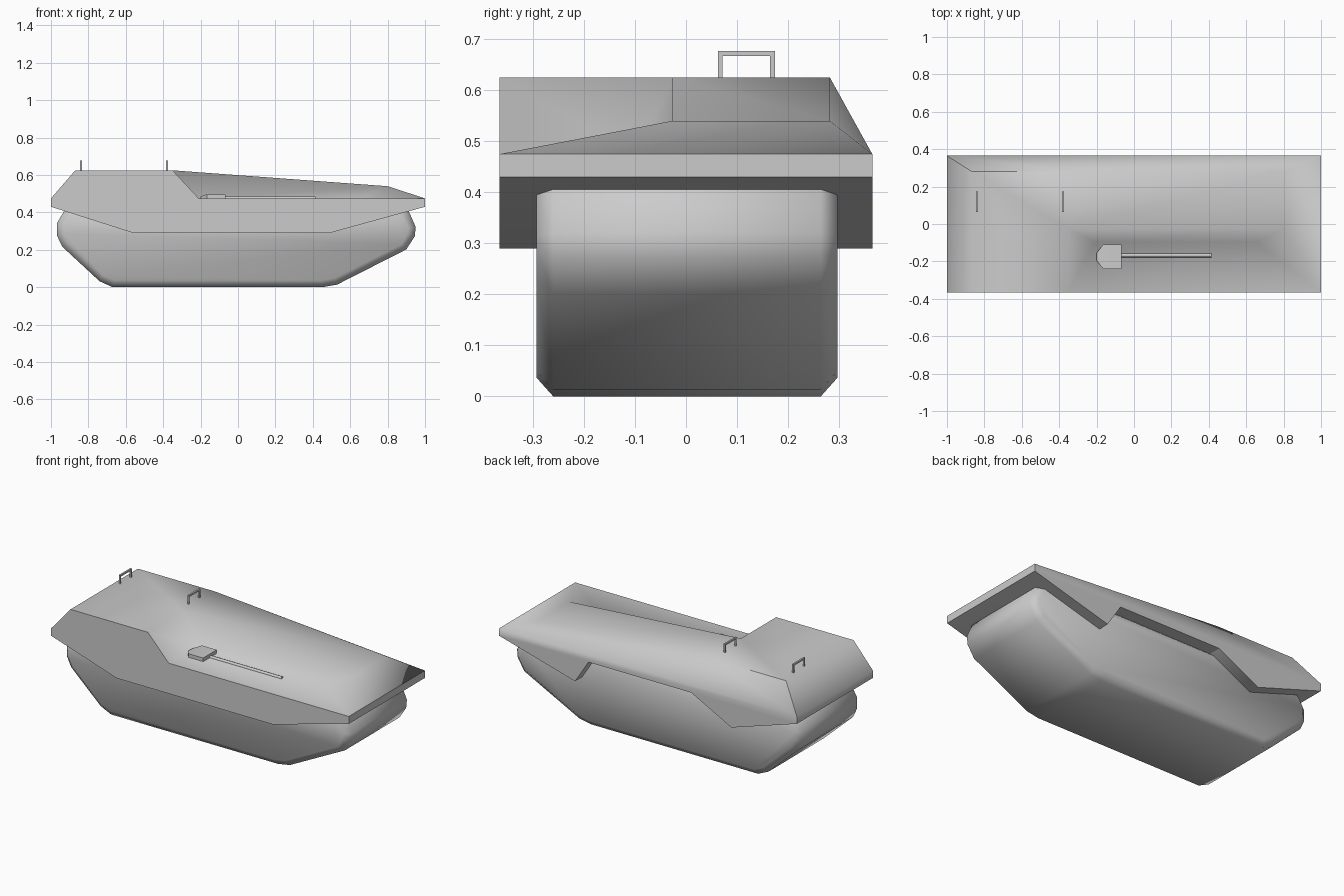
import bpy, bmesh, math
from mathutils import Matrix

if "Cube" in bpy.data.objects:
    bpy.data.objects.remove(bpy.data.objects["Cube"])

W = 0.365  # hull half width


def finish(bm, name, angle=60):
    bmesh.ops.recalc_face_normals(bm, faces=bm.faces)
    me = bpy.data.meshes.new(name)
    bm.to_mesh(me)
    bm.free()
    ob = bpy.data.objects.new(name, me)
    bpy.context.collection.objects.link(ob)
    bpy.ops.object.select_all(action='DESELECT')
    bpy.context.view_layer.objects.active = ob
    ob.select_set(True)
    bpy.ops.object.shade_smooth_by_angle(angle=math.radians(angle))
    return ob


def prism(name, pts, y0, y1, rim=None, angle=60):
    """Extrude an x-z profile along y; rim = (inset, depth) chamfers both caps."""
    bm = bmesh.new()
    a = [bm.verts.new((x, y0, z)) for x, z in pts]
    b = [bm.verts.new((x, y1, z)) for x, z in pts]
    caps = [bm.faces.new(a), bm.faces.new(b[::-1])]
    n = len(pts)
    for i in range(n):
        j = (i + 1) % n
        bm.faces.new((a[j], a[i], b[i], b[j]))
    bmesh.ops.recalc_face_normals(bm, faces=bm.faces)
    if rim:
        for f in caps:
            bmesh.ops.inset_region(bm, faces=[f], thickness=rim[0], use_even_offset=True)
            for v in f.verts:
                v.co.y += rim[1] if v.co.y > 0 else -rim[1]
    return finish(bm, name, angle)


# Upper hull: raised cab, offset sloping deck, sunken gun bay
verts = [(-1, -W, .43), (1, -W, .43), (1, W, .43), (-1, W, .43),
         (-1, -W, .475), (1, -W, .475), (1, W, .475), (-1, W, .475),
         (-.87, -W, .625), (-.35, -W, .625), (-.21, -W, .475),
         (-.87, .282, .625), (.8, .282, .54), (-.35, .282, .625),
         (-.35, -.027, .625), (.8, -.027, .54),
         (-.21, -.096, .475), (.65, -.096, .475)]
faces = [(0, 1, 5, 10, 9, 8, 4), (1, 2, 6, 5), (2, 3, 7, 6), (3, 0, 4, 7), (3, 2, 1, 0),
         (4, 8, 11, 7), (8, 9, 14, 13, 11), (9, 10, 16, 14), (10, 5, 17, 16),
         (16, 17, 15, 14), (17, 5, 15), (14, 15, 12, 13), (15, 5, 6, 12),
         (7, 11, 13, 6), (13, 12, 6)]
bm = bmesh.new()
vs = [bm.verts.new(v) for v in verts]
for f in faces:
    bm.faces.new([vs[i] for i in f])
finish(bm, "upper_hull")

# Skirts: full on the front side, two separate pieces on the back side
prism("front_skirt", [(-1, .43), (-.56, .29), (.49, .29), (1, .43)], -W, 0)
prism("back_skirt_rear", [(-1, .43), (-.56, .29), (-.29, .43)], 0, W)
prism("back_skirt_nose", [(.40, .43), (.49, .29), (1, .43)], 0, W)

# Track body with chamfered rims
track = [(-.67, .003), (.45, .003), (.53, .017), (.90, .205), (.945, .275), (.95, .325),
         (.915, .405), (.87, .46), (-.87, .46), (-.93, .41), (-.968, .345),
         (-.968, .28), (-.94, .22), (-.74, .035)]
body = prism("track_body", [(x, max(z - .003, 0)) for x, z in track], -.26, .264, rim=(.037, .033))

# Gun block: tapered six-sided mount sunk into the bay floor
outline = [(-.20, -.195), (-.165, -.24), (-.066, -.24), (-.066, -.11), (-.165, -.11), (-.20, -.155)]
bm = bmesh.new()
lo = [bm.verts.new((x, y, .46)) for x, y in outline]
hi = [bm.verts.new((x, y, .486 if x < -.19 else .497)) for x, y in outline]
bm.faces.new(lo[::-1])
bm.faces.new((hi[0], hi[1], hi[4], hi[5]))
bm.faces.new(hi[1:5])
for i in range(6):
    j = (i + 1) % 6
    bm.faces.new((lo[i], lo[j], hi[j], hi[i]))
finish(bm, "gun_mount", 30)

# Gun barrel lying along the bay floor
bm = bmesh.new()
bmesh.ops.create_cone(bm, cap_ends=True, segments=12, radius1=.01, radius2=.01, depth=.49,
                      matrix=Matrix.Translation((.17, -.168, .475)) @ Matrix.Rotation(math.pi / 2, 4, 'Y'))
finish(bm, "gun_barrel", 40)

# Two U-shaped grab handles on the cab roof
for i, x in enumerate((-.84, -.38)):
    u = [(.063, .60), (.063, .677), (.174, .677), (.174, .60),
         (.165, .60), (.165, .667), (.072, .667), (.072, .60)]
    bm = bmesh.new()
    f = bm.faces.new([bm.verts.new((x - .005, y, z)) for y, z in u])
    ext = bmesh.ops.extrude_face_region(bm, geom=[f], use_keep_orig=True)
    for v in ext["geom"]:
        if isinstance(v, bmesh.types.BMVert):
            v.co.x += .01
    finish(bm, f"roof_handle_{i + 1}", 30)
